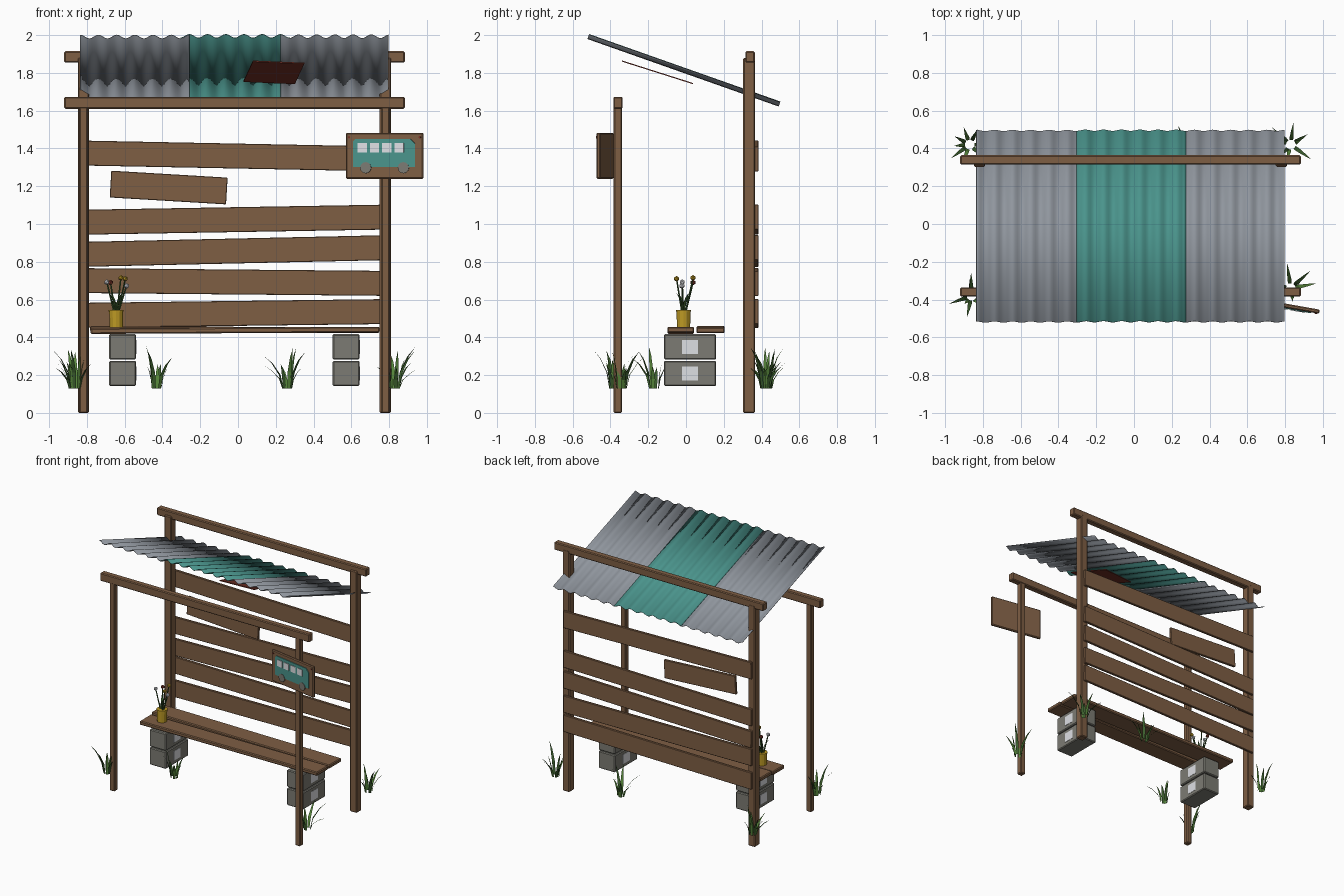
import bpy, bmesh, math, random
from mathutils import Matrix, Vector

if "Cube" in bpy.data.objects:
    bpy.data.objects.remove(bpy.data.objects["Cube"])

random.seed(4)
T = Matrix.Translation


def material(name, r, g, b):
    m = bpy.data.materials.new(name)
    lin = [(c / 255 / 12.92) if c < 11 else ((c / 255 + 0.055) / 1.055) ** 2.4 for c in (r, g, b)]
    m.diffuse_color = (*lin, 1)
    m.use_nodes = True
    m.node_tree.nodes["Principled BSDF"].inputs["Base Color"].default_value = m.diffuse_color
    return m


wood = material("brown wood", 126, 94, 68)
metal = material("grey metal", 144, 150, 158)
teal = material("teal paint", 74, 148, 140)
rust = material("rust red", 122, 52, 40)
concrete = material("concrete grey", 124, 123, 115)
pale = material("pale grey", 222, 224, 228)
mustard = material("mustard yellow", 190, 154, 36)
grass = material("grass green", 88, 136, 60)
leaf = material("dark leaf green", 58, 92, 44)


def finish(name, bm, mats, matrix=Matrix(), smooth=False):
    bmesh.ops.recalc_face_normals(bm, faces=bm.faces)
    me = bpy.data.meshes.new(name)
    bm.to_mesh(me)
    bm.free()
    for m in mats:
        me.materials.append(m)
    if smooth:
        for p in me.polygons:
            p.use_smooth = True
    ob = bpy.data.objects.new(name, me)
    ob.matrix_world = matrix
    bpy.context.collection.objects.link(ob)
    return ob


def box(name, center, size, mat, rot=Matrix(), parent=Matrix(), bevel=0.006):
    bm = bmesh.new()
    bmesh.ops.create_cube(bm, size=1, matrix=Matrix.Diagonal((*size, 1)))
    if bevel:
        bmesh.ops.bevel(bm, geom=bm.edges[:], offset=bevel, segments=1, affect='EDGES')
    return finish(name, bm, [mat], parent @ T(center) @ rot)


def span(name, x0, x1, y0, y1, z0, z1, mat, **kw):
    return box(name, ((x0 + x1) / 2, (y0 + y1) / 2, (z0 + z1) / 2), (x1 - x0, y1 - y0, z1 - z0), mat, **kw)


def rod(name, a, b, r0, r1, mat, sides=6, parent=Matrix()):
    a, b = Vector(a), Vector(b)
    d = b - a
    bm = bmesh.new()
    bmesh.ops.create_cone(bm, cap_ends=True, segments=sides, radius1=r0, radius2=r1, depth=d.length)
    return finish(name, bm, [mat], parent @ T((a + b) / 2) @ d.to_track_quat('Z', 'Y').to_matrix().to_4x4())


def blade(bm, base, angle, lean, height, width, index=0):
    out = Vector((math.cos(angle), math.sin(angle), 0))
    side = Vector((-out.y, out.x, 0)) * width / 2
    rows = []
    for t, w in ((0, 0.8), (0.4, 1), (0.75, 0.6)):
        p = Vector(base) + out * lean * t * t + Vector((0, 0, height * t))
        rows.append((bm.verts.new(p - side * w), bm.verts.new(p + side * w)))
    tip = bm.verts.new(Vector(base) + out * lean + Vector((0, 0, height * 0.97)))
    faces = [bm.faces.new((a[0], a[1], b[1], b[0])) for a, b in zip(rows, rows[1:])]
    faces.append(bm.faces.new((rows[-1][0], rows[-1][1], tip)))
    for f in faces:
        f.material_index = index


# Frame: tall back posts, thin front posts, one beam on each pair
for side, x in (("left", -0.818), ("right", 0.78)):
    span("back_post_" + side, x - 0.03, x + 0.03, 0.303, 0.365, 0, 1.88, wood)
    span("front_post_" + side, x - 0.022, x + 0.022, -0.383, -0.339, 0, 1.63, wood)
span("back_beam", -0.92, 0.883, 0.314, 0.364, 1.855, 1.915, wood)
span("front_beam", -0.92, 0.883, -0.384, -0.336, 1.61, 1.673, wood)

# Crooked back wall boards: height at the left and right end
for i, (zl, zr) in enumerate(((1.375, 1.345), (1.01, 1.036), (0.84, 0.874), (0.70, 0.686), (0.517, 0.536))):
    tilt = Matrix.Rotation(-math.atan2(zr - zl, 1.54), 4, 'Y')
    box(f"back_board_{i + 1}", (-0.02, 0.373, (zl + zr) / 2), (1.62, 0.02, 0.132), wood, tilt, bevel=0.003)
box("loose_board", (-0.367, 0.345, 1.193), (0.617, 0.02, 0.142), wood, Matrix.Rotation(math.radians(3.4), 4, 'Y'), bevel=0.003)

# Corrugated roof sheets, overlapping, sloping down to the back
ROOF = T((0, -0.012, 1.812)) @ Matrix.Rotation(-math.atan2(0.36, 1.02), 4, 'X')


def roof_sheet(name, x0, x1, lift, mat):
    n, pitch, half = 48, 0.0963, 0.537
    bm = bmesh.new()
    rows = []
    for i in range(n + 1):
        x = x0 + (x1 - x0) * i / n
        z = 0.0105 * math.cos((x + 0.835) / pitch * math.tau) + lift
        rows.append([bm.verts.new((x, y, z)) for y in (-half, half)])
    for a, b in zip(rows, rows[1:]):
        bm.faces.new((a[0], b[0], b[1], a[1]))
    ob = finish(name, bm, [mat], ROOF, smooth=True)
    mod = ob.modifiers.new("thickness", 'SOLIDIFY')
    mod.thickness = 0.003
    mod.offset = 0


roof_sheet("roof_sheet_left", -0.835, -0.257, 0, metal)
roof_sheet("roof_sheet_middle", -0.303, 0.275, 0.004, teal)
roof_sheet("roof_sheet_right", 0.225, 0.797, 0.002, metal)

# Rusty patch hanging just under the roof
box("rust_patch", (0.19, -0.151, 1.803), (0.275, 0.36, 0.006), rust,
    Matrix.Rotation(math.radians(-17.6), 4, 'X') @ Matrix.Rotation(math.radians(8), 4, 'Z'), bevel=0)

# Bench: two planks on stacked blocks with pale cell plates
box("seat_front_plank", (-0.015, -0.028, 0.437), (1.53, 0.142, 0.03), wood, Matrix.Rotation(math.radians(-0.3), 4, 'Y'))
box("seat_back_plank", (-0.018, 0.130, 0.441), (1.53, 0.15, 0.03), wood, Matrix.Rotation(math.radians(0.3), 4, 'Y'))
for side, x in (("left", -0.611), ("right", 0.572)):
    for level, z in (("lower", 0.209), ("upper", 0.350)):
        box(f"block_{level}_{side}", (x, 0.022, z), (0.142, 0.276, 0.134), concrete)
        for s in (-1, 1):
            box(f"block_cell_{level}_{side}", (x + s * 0.071, 0.021, z), (0.004, 0.084, 0.074), pale, bevel=0)

# Bus sign, turned slightly on the right front post
SIGN = T((0.777, -0.428, 1.361)) @ Matrix.Rotation(math.radians(-10), 4, 'Z')
box("sign_board", (0, 0, 0), (0.416, 0.022, 0.243), wood, parent=SIGN)
bm = bmesh.new()
outline = ((-0.167, -0.06), (0.165, -0.06), (0.165, 0.065), (0.14, 0.09), (-0.155, 0.09), (-0.167, 0.078))
front = bm.faces.new([bm.verts.new((x, -0.016, z)) for x, z in outline])
ext = bmesh.ops.extrude_face_region(bm, geom=[front])
bmesh.ops.translate(bm, vec=(0, 0.006, 0), verts=[v for v in ext["geom"] if isinstance(v, bmesh.types.BMVert)])
finish("sign_bus_body", bm, [teal], SIGN)
for i in range(4):
    box(f"sign_window_{i + 1}", (-0.118 + i * 0.066, -0.017, 0.042), (0.05, 0.006, 0.05), pale, parent=SIGN, bevel=0)
for i, x in enumerate((-0.1, 0.103)):
    rod(f"sign_wheel_{i + 1}", (x, -0.011, -0.063), (x, -0.019, -0.063), 0.03, 0.03, concrete, 12, SIGN)
for i, x in enumerate((-0.19, 0.19)):
    rod(f"sign_nail_{i + 1}", (x, -0.010, 0.098), (x, -0.015, 0.098), 0.007, 0.007, rust, 6, SIGN)

# Tin of flowers on the bench
px, py = -0.645, -0.013
rod("flower_tin", (px, py, 0.452), (px, py, 0.54), 0.035, 0.037, mustard, 12)
rod("flower_tin_rim", (px, py, 0.537), (px, py, 0.546), 0.04, 0.04, mustard, 12)
flowers = ((-0.62, 0.037, 0.715, mustard), (-0.597, -0.05, 0.71, mustard), (-0.695, -0.02, 0.692, pale),
           (-0.59, -0.022, 0.672, pale), (-0.675, 0.037, 0.69, rust))
for i, (x, y, z, mat) in enumerate(flowers):
    rod(f"flower_stem_{i + 1}", (px + (x - px) * 0.2, py + (y - py) * 0.2, 0.53), (x, y, z), 0.005, 0.004, leaf, 5)
    bm = bmesh.new()
    bmesh.ops.create_icosphere(bm, subdivisions=1, radius=0.015)
    finish(f"flower_head_{i + 1}", bm, [mat], T((x, y, z)))
bm = bmesh.new()
for i in range(4):
    blade(bm, (px, py, 0.53), 0.6 + i * 1.6, 0.05, 0.11, 0.02)
finish("flower_leaves", bm, [leaf])

# Grass tufts around the posts and bench
tufts = ((-0.86, -0.38, 10), (-0.87, 0.42, 8), (0.83, 0.42, 8), (0.83, -0.34, 7), (-0.43, -0.17, 7), (0.26, 0.43, 8))
for i, (x, y, count) in enumerate(tufts):
    bm = bmesh.new()
    for k in range(count):
        a = math.tau * k / count + random.uniform(-0.4, 0.4)
        base = (x + 0.025 * math.cos(a), y + 0.025 * math.sin(a), 0.13)
        lean = random.uniform(0.01, 0.12)
        blade(bm, base, a, lean, random.uniform(0.11, 0.23), 0.022, k % 2)
    finish(f"grass_tuft_{i + 1}", bm, [grass, leaf])
